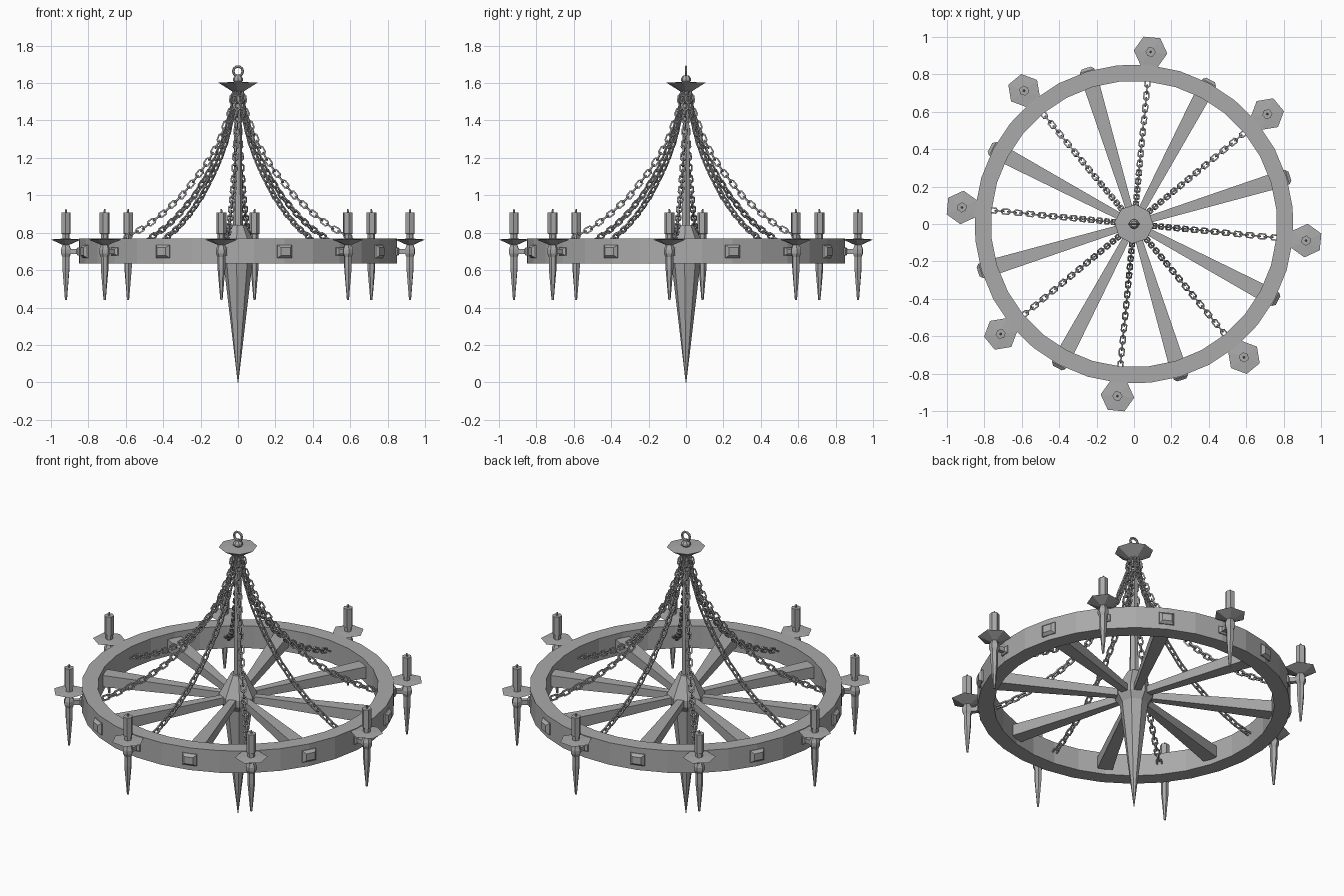
import bpy, bmesh, math
from mathutils import Vector, Matrix

if "Cube" in bpy.data.objects:
    bpy.data.objects.remove(bpy.data.objects["Cube"])

iron = bpy.data.materials.new("grey iron")
iron.diffuse_color = (0.4, 0.4, 0.4, 1)
iron.use_nodes = True
iron.node_tree.nodes["Principled BSDF"].inputs["Base Color"].default_value = iron.diffuse_color
A0 = math.radians(-5.5)          # first candle angle
STEP = math.tau / 8


def finish(name, bm):
    bmesh.ops.recalc_face_normals(bm, faces=bm.faces)
    me = bpy.data.meshes.new(name)
    bm.to_mesh(me)
    bm.free()
    me.materials.append(iron)
    ob = bpy.data.objects.new(name, me)
    bpy.context.collection.objects.link(ob)
    return ob


def loft(bm, rings, closed=False):
    """Skin a list of equal-length point loops; cap the ends unless closed."""
    vs = [[bm.verts.new(p) for p in ring] for ring in rings]
    n, m = len(vs[0]), len(vs)
    for i in range(m if closed else m - 1):
        a, b = vs[i], vs[(i + 1) % m]
        for j in range(n):
            bm.faces.new((a[j], a[(j + 1) % n], b[(j + 1) % n], b[j]))
    if not closed:
        bm.faces.new(vs[0])
        bm.faces.new(vs[-1])


def lathe(bm, profile, sides, mat=Matrix(), turn=0.0, closed=False):
    loft(bm, [[mat @ Vector((r * math.cos(turn + math.tau * k / sides),
                             r * math.sin(turn + math.tau * k / sides), z))
               for k in range(sides)] for r, z in profile], closed)


def beam(bm, sections, mat):
    """Rectangular bar along local x: (x, half width, half height, z centre)."""
    loft(bm, [[mat @ Vector((x, sy * w, z + sz * h))
               for sy, sz in ((-1, -1), (1, -1), (1, 1), (-1, 1))]
              for x, w, h, z in sections])


def around(k, half=False):
    return Matrix.Rotation(A0 + (k + 0.5 * half) * STEP, 4, 'Z')


# wheel rim
bm = bmesh.new()
lathe(bm, [(0.765, 0.635), (0.853, 0.635), (0.853, 0.768), (0.765, 0.768)], 32,
      turn=A0, closed=True)
finish("wheel_rim", bm)

# central hub with long pointed drop, and the rod above
bm = bmesh.new()
lathe(bm, [(0.002, 0), (0.078, 0.64), (0.105, 0.68), (0.105, 0.72), (0.04, 0.84)], 8, turn=A0)
finish("hub_spike", bm)
bm = bmesh.new()
lathe(bm, [(0.026, 0.82), (0.018, 1.57)], 6)
finish("centre_rod", bm)

# top cap, knob and hanging loop
bm = bmesh.new()
lathe(bm, [(0.03, 1.555), (0.105, 1.602), (0.025, 1.606)], 8, turn=A0)
finish("top_cap", bm)
bm = bmesh.new()
lathe(bm, [(0.016, 1.60), (0.027, 1.612), (0.027, 1.625), (0.016, 1.64)], 8)
finish("top_knob", bm)
bm = bmesh.new()
tube = [(0.026 + 0.007 * math.cos(a), 0.007 * math.sin(a))
        for a in (math.tau * i / 6 for i in range(6))]
lathe(bm, tube, 10, Matrix.Translation((0, 0, 1.663)) @ Matrix.Rotation(math.pi / 2, 4, 'X'),
      closed=True)
finish("hanging_loop", bm)

# spokes and square studs between the candles
bm, studs = bmesh.new(), bmesh.new()
for k in range(8):
    m = around(k, True)
    beam(bm, [(0.06, 0.018, 0.02, 0.70), (0.78, 0.043, 0.035, 0.70)], m)
    beam(studs, [(0.83, 0.041, 0.035, 0.70), (0.856, 0.041, 0.035, 0.70),
                 (0.872, 0.026, 0.021, 0.70)], m)
finish("spokes", bm)
finish("rim_studs", studs)

# candle holders: arm, dish, drop and candle
arms, dishes, drops, candles = (bmesh.new() for _ in range(4))
for k in range(8):
    m = around(k)
    beam(arms, [(0.84, 0.026, 0.022, 0.70), (0.858, 0.026, 0.022, 0.70),
                (0.866, 0.013, 0.013, 0.70), (0.925, 0.013, 0.013, 0.70)], m)
    c = m @ Matrix.Translation((0.924, 0, 0))
    t = math.pi / 6
    lathe(dishes, [(0.02, 0.735), (0.09, 0.764), (0.025, 0.768)], 6, c, t)
    lathe(drops, [(0.006, 0.44), (0.021, 0.61), (0.021, 0.67), (0.03, 0.69),
                  (0.03, 0.71), (0.018, 0.74)], 6, c, t)
    lathe(candles, [(0.02, 0.765), (0.02, 0.792), (0.027, 0.795), (0.027, 0.908),
                    (0.006, 0.908), (0.004, 0.926)], 6, c, t)
finish("candle_arms", arms)
finish("candle_dishes", dishes)
finish("candle_drops", drops)
finish("candles", candles)

# chains: links set at equal steps along a sagging path
path = [Vector((r, 0, z)) for r, z in (
    (0.022, 1.57), (0.04, 1.45), (0.10, 1.29), (0.15, 1.20), (0.20, 1.125), (0.30, 1.0),
    (0.40, 0.905), (0.50, 0.83), (0.60, 0.775), (0.68, 0.735), (0.775, 0.70))]
lengths = [(b - a).length for a, b in zip(path, path[1:])]
COUNT = 33


def sample(d):
    for a, b, l in zip(path, path[1:], lengths):
        if d <= l:
            return a.lerp(b, d / l), (b - a).normalized()
        d -= l
    return path[-1], (path[-1] - path[-2]).normalized()


def link(bm, mat):
    rings = []
    for i in range(8):
        a = math.tau * (i + 0.5) / 8
        out = Vector((math.cos(a), math.sin(a), 0))
        mid = out * 0.014 + Vector((0.0095 if out.x > 0 else -0.0095, 0, 0))
        rings.append([mat @ (mid + 0.0058 * (out * math.cos(b) + Vector((0, 0, math.sin(b)))))
                      for b in (math.tau * (j + 0.5) / 4 for j in range(4))])
    loft(bm, rings, closed=True)


bm = bmesh.new()
for k in range(8):
    for i in range(COUNT):
        p, d = sample(sum(lengths) * (i + 0.5) / COUNT)
        side = Vector((0, 1, 0))
        basis = Matrix((d, side, d.cross(side))).transposed().to_4x4()
        twist = Matrix.Rotation(math.pi / 2 * (i % 2), 4, 'X')
        link(bm, around(k) @ Matrix.Translation(p) @ basis @ twist)
finish("chains", bm)
